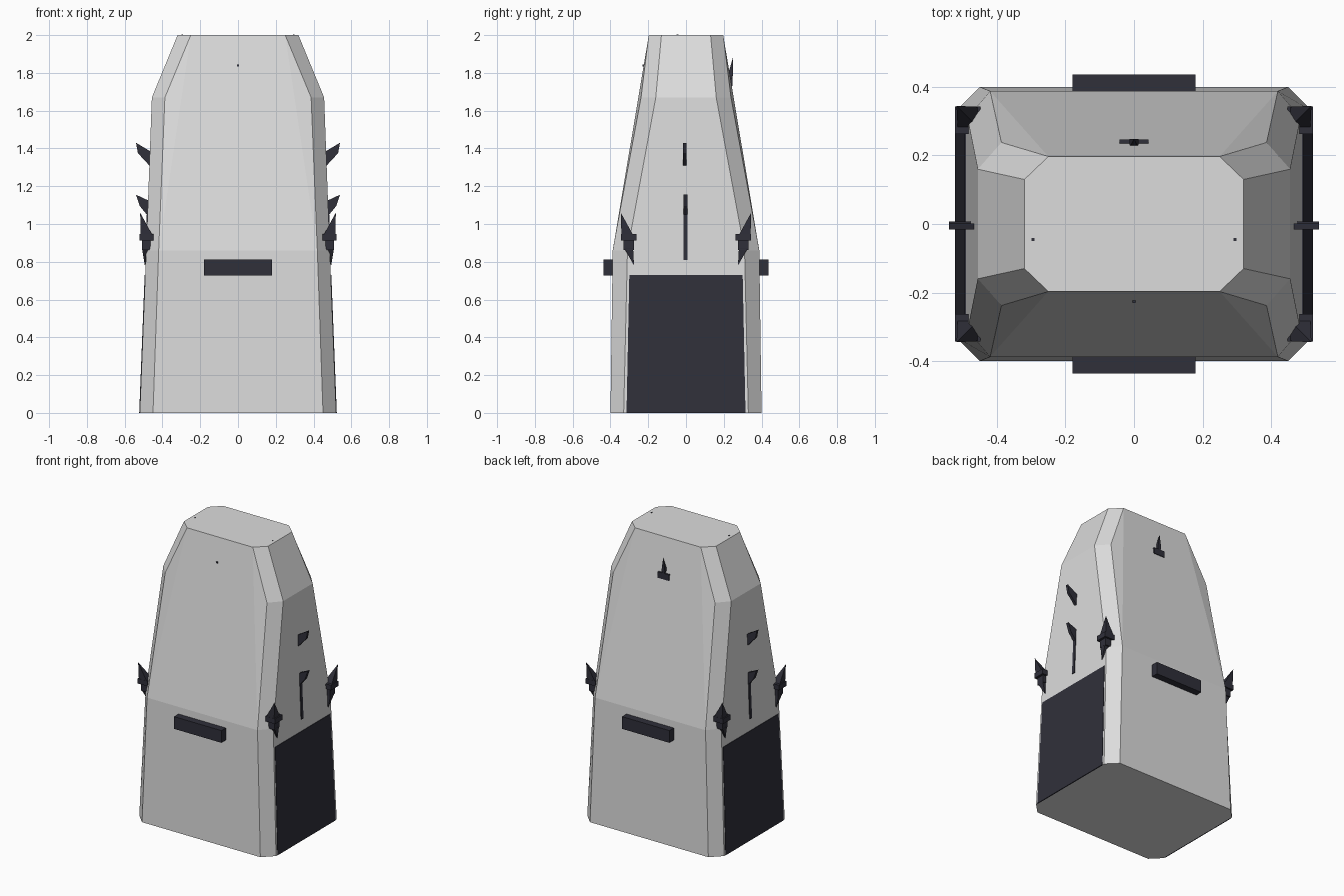
import bpy, bmesh
from mathutils import Vector

cube = bpy.data.objects.get("Cube")
if cube:
    bpy.data.objects.remove(cube, do_unlink=True)


def material(name, color):
    m = bpy.data.materials.new(name)
    m.use_nodes = True
    m.diffuse_color = color
    m.node_tree.nodes["Principled BSDF"].inputs["Base Color"].default_value = color
    return m


GREY = material("light grey hull", (0.72, 0.72, 0.72, 1))
DARK = material("dark slate", (0.029, 0.029, 0.042, 1))


def build(name, verts, faces, mat):
    bm = bmesh.new()
    vs = [bm.verts.new(v) for v in verts]
    for f in faces:
        bm.faces.new([vs[i] for i in f])
    bmesh.ops.recalc_face_normals(bm, faces=bm.faces)
    mesh = bpy.data.meshes.new(name)
    bm.to_mesh(mesh)
    bm.free()
    mesh.materials.append(mat)
    ob = bpy.data.objects.new(name, mesh)
    bpy.context.collection.objects.link(ob)
    return ob


def prism(name, lower, upper, mat):
    """Solid between two matching outlines."""
    n = len(lower)
    faces = [range(n), range(n, 2 * n)]
    faces += [(i, (i + 1) % n, n + (i + 1) % n, n + i) for i in range(n)]
    return build(name, list(lower) + list(upper), faces, mat)


def box(name, center, size, mat):
    c, (x, y, z) = Vector(center), Vector(size) / 2
    ring = [(-x, -y), (x, -y), (x, y), (-x, y)]
    return prism(name, [c + Vector((a, b, -z)) for a, b in ring],
                 [c + Vector((a, b, z)) for a, b in ring], mat)


def fin(name, profile, side, y, width, mat):
    """Flat xz outline given a thickness along y."""
    return prism(name, [(side * x, y - width / 2, z) for x, z in profile],
                 [(side * x, y + width / 2, z) for x, z in profile], mat)


def spike(name, base, size, tip, mat):
    x, y, z = base
    verts = [(x + a * size, y + b * size, z) for a, b in ((-1, -1), (1, -1), (1, 1), (-1, 1))]
    faces = [range(4)] + [(i, (i + 1) % 4, 4) for i in range(4)]
    return build(name, verts + [tip], faces, mat)


# Hull: chamfered rings, listed as height, half width, half depth, front half width, side half depth
LEVELS = [(0, 0.52, 0.40, 0.45, 0.33),
          (0.86, 0.486, 0.388, 0.42, 0.31),
          (1.67, 0.456, 0.238, 0.387, 0.16),
          (2, 0.32, 0.197, 0.25, 0.13)]
verts = []
for z, hx, hy, fx, sy in LEVELS:
    verts += [(x, y, z) for x, y in (
        (-fx, -hy), (fx, -hy), (hx, -sy), (hx, sy),
        (fx, hy), (-fx, hy), (-hx, sy), (-hx, -sy))]
faces = [range(8), range(24, 32)]
for level in range(3):
    for i in range(8):
        if level == 0 or i not in (0, 4):
            a, b = level * 8 + i, level * 8 + (i + 1) % 8
            faces.append((a, b, b + 8, a + 8))
# Tall front and back panels with narrow facets beside them
for i in (0, 4):
    faces.append((8 + i, 9 + i, 25 + i, 24 + i))
    faces += [(8 + k, 16 + k, 24 + k) for k in (i, i + 1)]
build("hull", verts, faces, GREY)

# Front and back bars
for label, s in (("front", -1), ("back", 1)):
    box(label + "_bar", (0, s * 0.405, 0.77), (0.36, 0.064, 0.084), DARK)

UPPER_FIN = [(0.465, 1.385), (0.54, 1.43), (0.53, 1.375), (0.465, 1.305)]
LOWER_FIN = [(0.465, 1.12), (0.54, 1.155), (0.52, 1.095), (0.483, 1.05), (0.493, 0.81), (0.465, 0.81)]

for label, s in (("left", 1), ("right", -1)):
    # Dark side panel following the hull slope
    outline = [(-0.315, 0), (0.315, 0), (0.30, 0.73), (-0.30, 0.73)]
    prism(label + "_side_panel",
          [(s * (0.516 - 0.0395 * z), y, z) for y, z in outline],
          [(s * (0.523 - 0.0395 * z), y, z) for y, z in outline], DARK)
    # Small fins up the middle of the side
    fin(label + "_upper_fin", UPPER_FIN, s, -0.007, 0.018, DARK)
    fin(label + "_lower_fin", LOWER_FIN, s, -0.003, 0.022, DARK)
    # Spiked brackets on the corners
    for end, t in (("front", -1), ("back", 1)):
        name = label + "_" + end
        cx, cy = s * 0.485, t * 0.303
        box(name + "_bracket", (cx, cy, 0.93), (0.075, 0.08, 0.035), DARK)
        box(name + "_bracket_foot", (cx, cy, 0.888), (0.045, 0.055, 0.05), DARK)
        spike(name + "_upper_spike", (cx, t * 0.312, 0.945), 0.03,
              (s * 0.518, t * 0.345, 1.06), DARK)
        spike(name + "_lower_spike", (cx, t * 0.303, 0.87), 0.023,
              (s * 0.493, t * 0.275, 0.78), DARK)
    box(label + "_top_pin", (s * 0.295, -0.045, 1.995), (0.008, 0.008, 0.014), DARK)

# Antenna on the upper back, pin on the upper front
box("back_antenna_bar", (0, 0.237, 1.752), (0.084, 0.02, 0.042), DARK)
spike("back_antenna_spike", (0, 0.235, 1.79), 0.013, (0, 0.248, 1.88), DARK)
spike("back_antenna_stem", (0, 0.235, 1.79), 0.013, (0, 0.243, 1.73), DARK)
box("front_pin", (0, -0.224, 1.84), (0.01, 0.014, 0.01), DARK)
